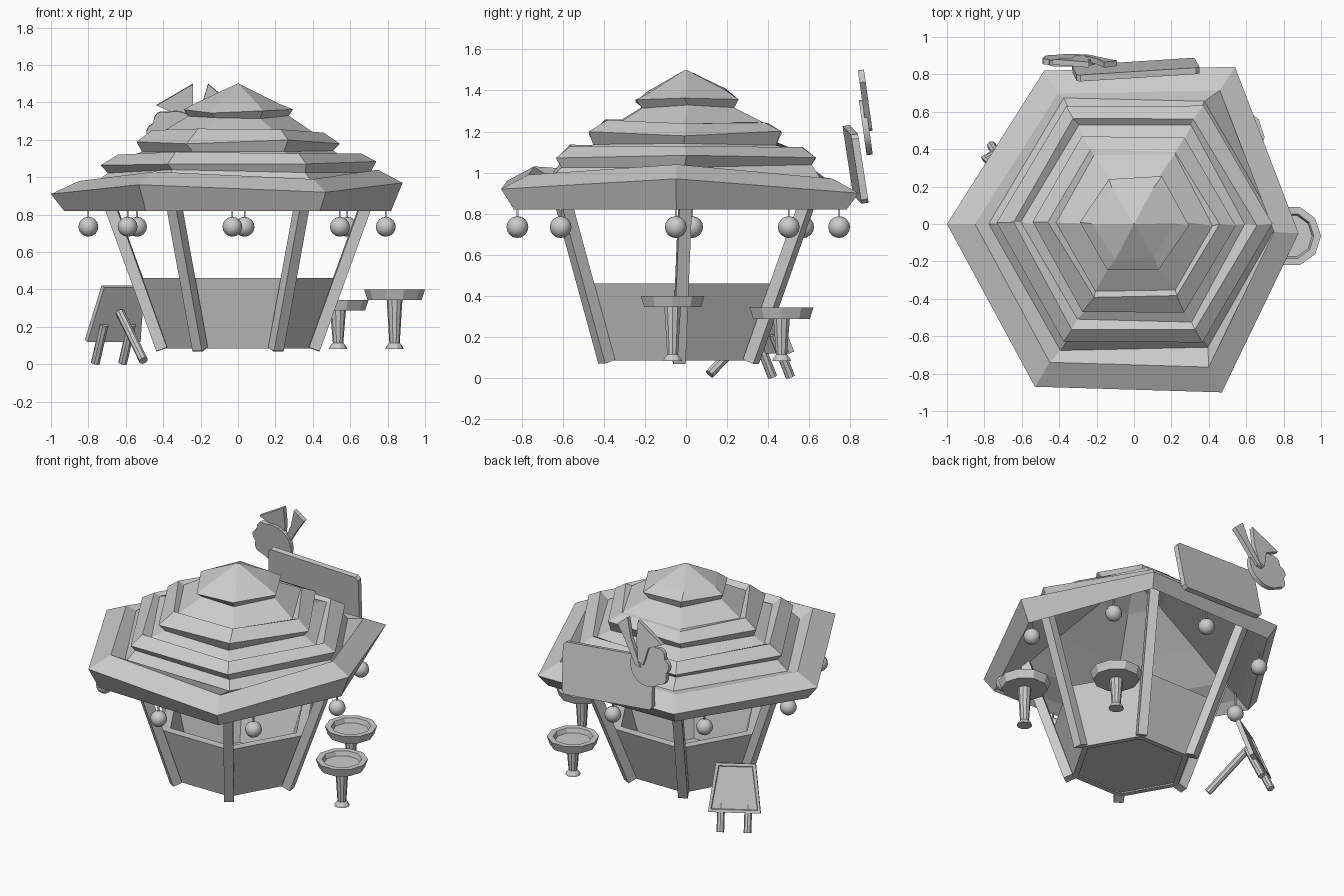
import bpy, bmesh, math, random
from mathutils import Vector, Matrix

if "Cube" in bpy.data.objects:
    bpy.data.objects.remove(bpy.data.objects["Cube"])
random.seed(4)

def make(name, verts, faces):
    me = bpy.data.meshes.new(name)
    bm = bmesh.new()
    vs = [bm.verts.new(v) for v in verts]
    for f in faces:
        bm.faces.new([vs[i] for i in f])
    bmesh.ops.recalc_face_normals(bm, faces=bm.faces)
    bm.to_mesh(me)
    bm.free()
    ob = bpy.data.objects.new(name, me)
    bpy.context.collection.objects.link(ob)
    return ob

def loft(name, rings, cap0=True, cap1=True, loop=False):
    n = len(rings[0])
    verts = [v for r in rings for v in r]
    faces = []
    m = len(rings)
    for k in range(m if loop else m - 1):
        a, b = k * n, ((k + 1) % m) * n
        faces += [(a + i, a + (i + 1) % n, b + (i + 1) % n, b + i) for i in range(n)]
    if not loop and cap0:
        faces.append(tuple(range(n)))
    if not loop and cap1:
        faces.append(tuple(range((m - 1) * n, m * n)))
    return make(name, verts, faces)

def ring(r, z, n=6, cx=0, cy=0, j=0):
    return [(cx + r * math.cos(math.tau * i / n) + random.uniform(-j, j),
             cy + r * math.sin(math.tau * i / n) + random.uniform(-j, j),
             z + random.uniform(-j, j)) for i in range(n)]

def beam(name, p, q, w, n=4, w2=None, spin=math.pi / 4):
    p, q = Vector(p), Vector(q)
    d = (q - p).normalized()
    u = Vector((-d.y, d.x, 0)) if abs(d.z) < 0.9999 else Vector((1, 0, 0))
    u.normalize()
    v = d.cross(u)
    out = []
    for c, r in ((p, w), (q, w2 or w)):
        out.append([c + r * (math.cos(spin + math.tau * i / n) * u + math.sin(spin + math.tau * i / n) * v)
                    for i in range(n)])
    return loft(name, out)

def plate(name, pts, thick, mat):
    rings = [[mat @ Vector((x, s * thick / 2, z)) for x, z in pts] for s in (-1, 1)]
    return loft(name, rings)

# Roof: crooked eave band, stepped thatch tiers, then the hollow underside
rim = [(.88, -.05, .97), (.54, .84, .90), (-.48, .82, .90), (-1, 0, .91), (-.53, -.87, .96), (.47, -.90, .92)]
rings = [[(x * .93, y * .93, .82) for x, y, z in rim], rim,
         [(x * .85, y * .85, z + .07) for x, y, z in rim]]
for r, z in ((.77, .97), (.70, 1.03), (.73, 1.075), (.645, 1.13), (.60, 1.10), (.51, 1.145), (.54, 1.19),
             (.45, 1.25), (.42, 1.235), (.26, 1.325), (.285, 1.355), (.215, 1.40)):
    rings.append(ring(r, z, j=.012))
rings += [ring(.004, 1.5), ring(.004, 1.40), ring(.22, 1.29), ring(.50, 1.10), ring(.72, .94),
          [(x * .86, y * .86, .87) for x, y, z in rim]]
loft("thatched_roof", rings, loop=True)

# Leaning posts
for i in range(6):
    a = math.tau * i / 6
    c, s = math.cos(a), math.sin(a)
    beam(f"post_{i}", (.405 * c, -.035 + .405 * s, .08), (.72 * c, .72 * s, .95), .043)

# Counter wall with floor
loft("counter_wall", [ring(.385, .085, cy=-.035), ring(.52, .46, cy=-.015), ring(.455, .46, cy=-.015),
                      ring(.345, .085, cy=-.035)], loop=True)
loft("floor", [ring(.36, .095, cy=-.035), ring(.365, .115, cy=-.035)])

# Hanging lanterns
for i, (x, y) in enumerate([(-.8, .03), (.79, -.05), (-.03, -.82), (.035, .745),
                            (-.59, -.61), (.545, -.61), (-.54, .57), (.585, .5)]):
    bpy.ops.mesh.primitive_uv_sphere_add(segments=12, ring_count=8, radius=.053, location=(x, y, .735))
    bpy.context.object.name = f"lantern_{i}"
    bpy.ops.object.shade_smooth_by_angle()
    beam(f"lantern_cord_{i}", (x, y, .77), (x, y, .88), .006)

# Dished bar stools
for i, (x, y, z) in enumerate([(.837, -.065, .40), (.535, .465, .343)]):
    prof = [(.048, .083), (.044, .095), (.028, .115), (.042, z - .055), (.145, z - .055), (.163, z),
            (.125, z), (.115, z - .03)]
    loft(f"bar_stool_{i}", [ring(r, h, 10, x, y) for r, h in prof])

# Standing menu board: leaning panel, raised frame, two legs and a rear strut
t, n = Vector((.86, .51, 0)), Vector((-.51, .86, 0))
lo, hi = Vector((-.67, .43, .125)), Vector((-.615, .335, .415))
up = (hi - lo).normalized()
nn = t.cross(up).normalized()
if nn.dot(n) < 0:
    nn = -nn
def panel(inset, off):
    return [lo + t * (-.165 + inset) + up * inset + nn * off, lo + t * (.165 - inset) + up * inset + nn * off,
            hi + t * (.125 - inset) - up * inset + nn * off, hi + t * (-.125 + inset) - up * inset + nn * off]
loft("menu_board", [panel(0, -.015), panel(0, .015), panel(.018, .015), panel(.022, .006)])
for i, s in enumerate((-.085, .085)):
    beam(f"board_leg_{i}", lo + t * s + up * .1 - nn * .02, lo + t * s - up * .125 - nn * .005, .024, 8)
beam("board_strut", lo + up * .17 - nn * .02, (-.505, .115, .02), .024, 8)

# Sign board on the back eave, with clipped corners
base = Matrix.Translation((.01, .825, 1.04)) @ Matrix.Rotation(math.radians(3), 4, 'Z') @ \
    Matrix.Rotation(math.radians(9), 4, 'X') @ Matrix.Rotation(math.radians(4), 4, 'Y')
w, h, c = .33, .17, .02
plate("sign_board", [(-w + c, -h), (w - c, -h), (w, -h + c), (w, h - c), (w - c, h), (-w + c, h),
                     (-w, h - c), (-w, -h + c)], .035, base)

# Scalloped emblem with two flared blades
em = Matrix.Translation((-.335, .875, 1.22)) @ Matrix.Rotation(math.radians(8), 4, 'X')
disc = []
for i in range(48):
    a = math.tau * i / 48
    r = .135
    if 1.9 < a < 4.0:
        r += .022 * abs(math.sin((a - 1.9) * 4.5))
    disc.append((r * math.cos(a), r * math.sin(a)))
plate("emblem_disc", disc, .03, em)
front = em @ Matrix.Translation((0, .015, 0))
plate("emblem_blade_upper", [(.03, .0), (.07, .02), (.095, .15), (.095, .28), (-.10, .165), (.0, .12)], .03, front)
plate("emblem_blade_side", [(.05, -.02), (.09, -.01), (.18, .13), (.245, .22), (.175, .28), (.14, .16)], .03, front)
